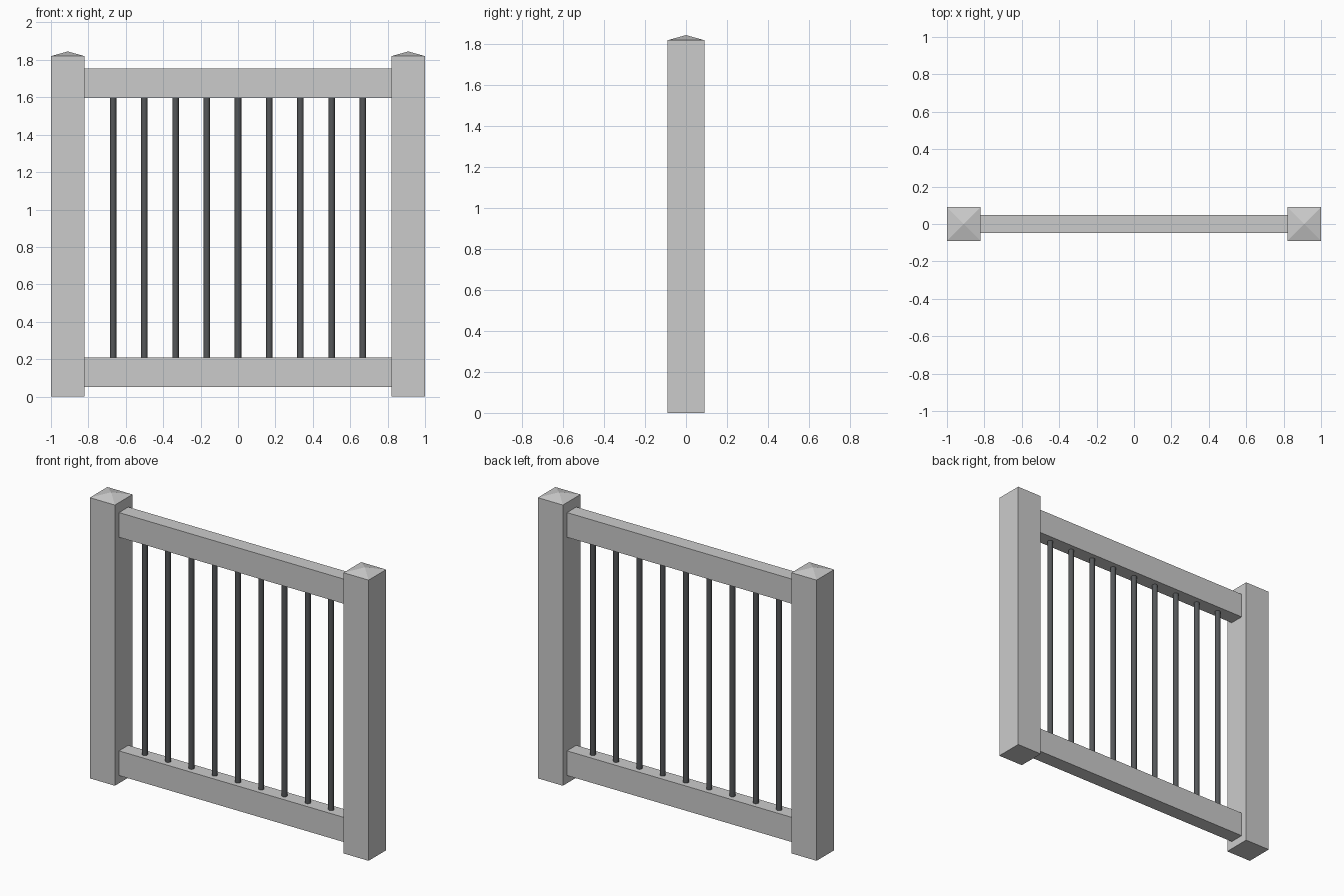
import bpy, bmesh
from mathutils import Matrix

if "Cube" in bpy.data.objects:
    bpy.data.objects.remove(bpy.data.objects["Cube"])


def make(name, bm, loc, mat=None):
    bmesh.ops.recalc_face_normals(bm, faces=bm.faces)
    me = bpy.data.meshes.new(name)
    bm.to_mesh(me)
    bm.free()
    ob = bpy.data.objects.new(name, me)
    ob.location = loc
    bpy.context.collection.objects.link(ob)
    if mat:
        me.materials.append(mat)
    return ob


def box(size, centre_z):
    bm = bmesh.new()
    bmesh.ops.create_cube(bm, size=1, matrix=Matrix.Translation((0, 0, centre_z)) @ Matrix.Diagonal((*size, 1)))
    return bm


metal = bpy.data.materials.new("dark_metal")
metal.diffuse_color = (0.09, 0.095, 0.1, 1)
metal.use_nodes = True
metal.node_tree.nodes["Principled BSDF"].inputs["Base Color"].default_value = metal.diffuse_color

# Square posts with a shallow pyramid top
POST_W, POST_H, PEAK = 0.18, 1.82, 0.025
for side, x in (("left", -0.91), ("right", 0.91)):
    bm = box((POST_W, POST_W, POST_H), POST_H / 2)
    top = max(bm.faces, key=lambda f: f.calc_center_median().z)
    peak = bmesh.ops.poke(bm, faces=[top])["verts"][0]
    peak.co.z += PEAK
    make(side + "_post", bm, (x, 0, 0))

# Horizontal rails between the posts
for name, z in (("bottom_rail", 0.13), ("top_rail", 1.675)):
    make(name, box((1.64, 0.095, 0.16), 0), (0, 0, z))

# Slim round bars between the rails
Z0, Z1 = 0.21, 1.595
for i in range(9):
    bm = bmesh.new()
    bmesh.ops.create_cone(bm, cap_ends=True, segments=12, radius1=0.0175, radius2=0.0175, depth=Z1 - Z0)
    bar = make(f"bar_{i + 1}", bm, ((i - 4) * 0.167, 0, (Z0 + Z1) / 2), metal)
    for f in bar.data.polygons:
        f.use_smooth = abs(f.normal.z) < 0.5
    for e in bar.data.edges:
        a, b = (bar.data.vertices[v].co.z for v in e.vertices)
        e.use_edge_sharp = abs(a - b) < 1e-4
